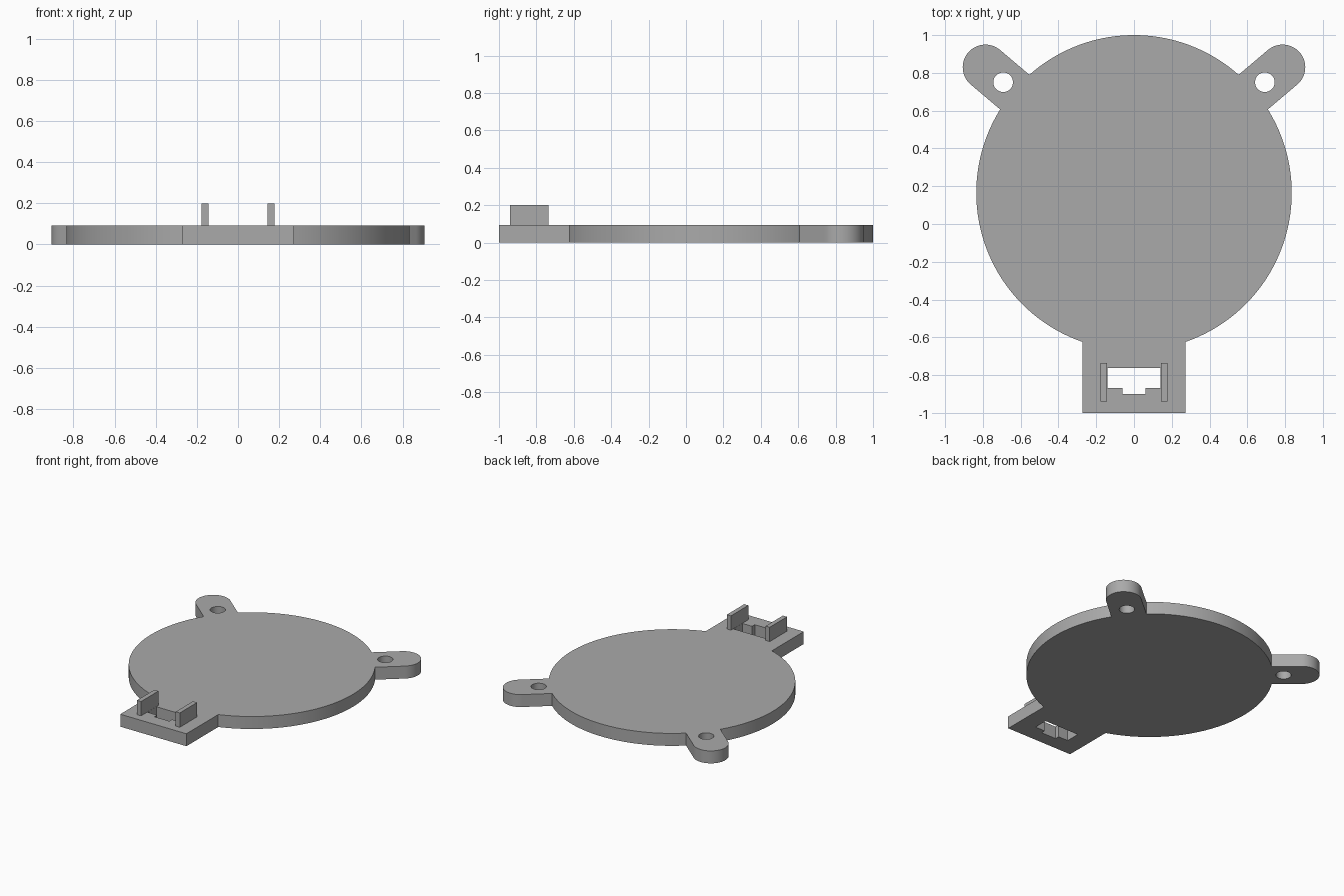
import bpy, bmesh, math

if "Cube" in bpy.data.objects:
    bpy.data.objects.remove(bpy.data.objects["Cube"])

THICK = 0.093
DISC_Y, DISC_R = 0.165, 0.835      # main disc
EAR_ANG, EAR_DIST, EAR_R = math.radians(40.2), 1.03, 0.12
HOLE_DIST, HOLE_R = 0.907, 0.052
TAB_W = 0.2735

grey = bpy.data.materials.new("plain grey")
grey.diffuse_color = (0.40, 0.40, 0.40, 1)
grey.use_nodes = True
grey.node_tree.nodes["Principled BSDF"].inputs["Base Color"].default_value = grey.diffuse_color


def arc(cx, cy, r, a0, a1, n):
    return [(cx + r * math.cos(a0 + (a1 - a0) * i / n),
             cy + r * math.sin(a0 + (a1 - a0) * i / n)) for i in range(n + 1)]


def polar(dist, ang):
    return dist * math.cos(ang), DISC_Y + dist * math.sin(ang)


def mirrored(pts):
    return [(-x, y) for x, y in reversed(pts)]


# Right half of the plate outline: tab, disc, ear, disc
half = math.asin(EAR_R / DISC_R)
q = math.pi / 2
right = [(TAB_W, -1.0)]
right += arc(0, DISC_Y, DISC_R, -q + math.asin(TAB_W / DISC_R), EAR_ANG - half, 60)
right += arc(*polar(EAR_DIST, EAR_ANG), EAR_R, EAR_ANG - q, EAR_ANG + q, 32)
right += arc(0, DISC_Y, DISC_R, EAR_ANG + half, q, 28)
outline = right + mirrored(right[:-1])

# Openings: stepped connector slot and two screw holes
slot_half = [(0.0615, -0.90), (0.0615, -0.868), (0.1415, -0.868), (0.1415, -0.762)]
slot = slot_half + mirrored(slot_half)
hole = arc(*polar(HOLE_DIST, EAR_ANG), HOLE_R, 0, 2 * math.pi, 40)[:-1]

# Plate: filled curve with openings, extruded
curve = bpy.data.curves.new("plate_profile", 'CURVE')
curve.dimensions = '2D'
curve.fill_mode = 'BOTH'
curve.extrude = THICK / 2
for loop in (outline, slot, hole, mirrored(hole)):
    s = curve.splines.new('POLY')
    s.points.add(len(loop) - 1)
    for p, (x, y) in zip(s.points, loop):
        p.co = (x, y, 0, 1)
    s.use_cyclic_u = True
temp = bpy.data.objects.new("plate_profile", curve)
bpy.context.collection.objects.link(temp)
bpy.context.view_layer.update()
mesh = bpy.data.meshes.new_from_object(
    temp.evaluated_get(bpy.context.evaluated_depsgraph_get()))
bpy.data.objects.remove(temp)

bm = bmesh.new()
bm.from_mesh(mesh)
bmesh.ops.remove_doubles(bm, verts=bm.verts, dist=1e-5)
bmesh.ops.translate(bm, verts=bm.verts, vec=(0, 0, THICK / 2))
bmesh.ops.recalc_face_normals(bm, faces=bm.faces)
bm.to_mesh(mesh)
bm.free()
mesh.materials.clear()
mesh.materials.append(grey)
plate = bpy.data.objects.new("base_plate", mesh)
bpy.context.collection.objects.link(plate)
bpy.context.view_layer.objects.active = plate
plate.select_set(True)
bpy.ops.object.shade_smooth_by_angle(angle=math.radians(30))

# Upright clips on either side of the slot
for side, name in ((-1, "left_clip"), (1, "right_clip")):
    bpy.ops.mesh.primitive_cube_add(size=1, location=(side * 0.16, -0.838, (THICK + 0.2) / 2))
    clip = bpy.context.object
    clip.name = name
    clip.scale = (0.034, 0.205, 0.2 - THICK)
    clip.data.materials.append(grey)
